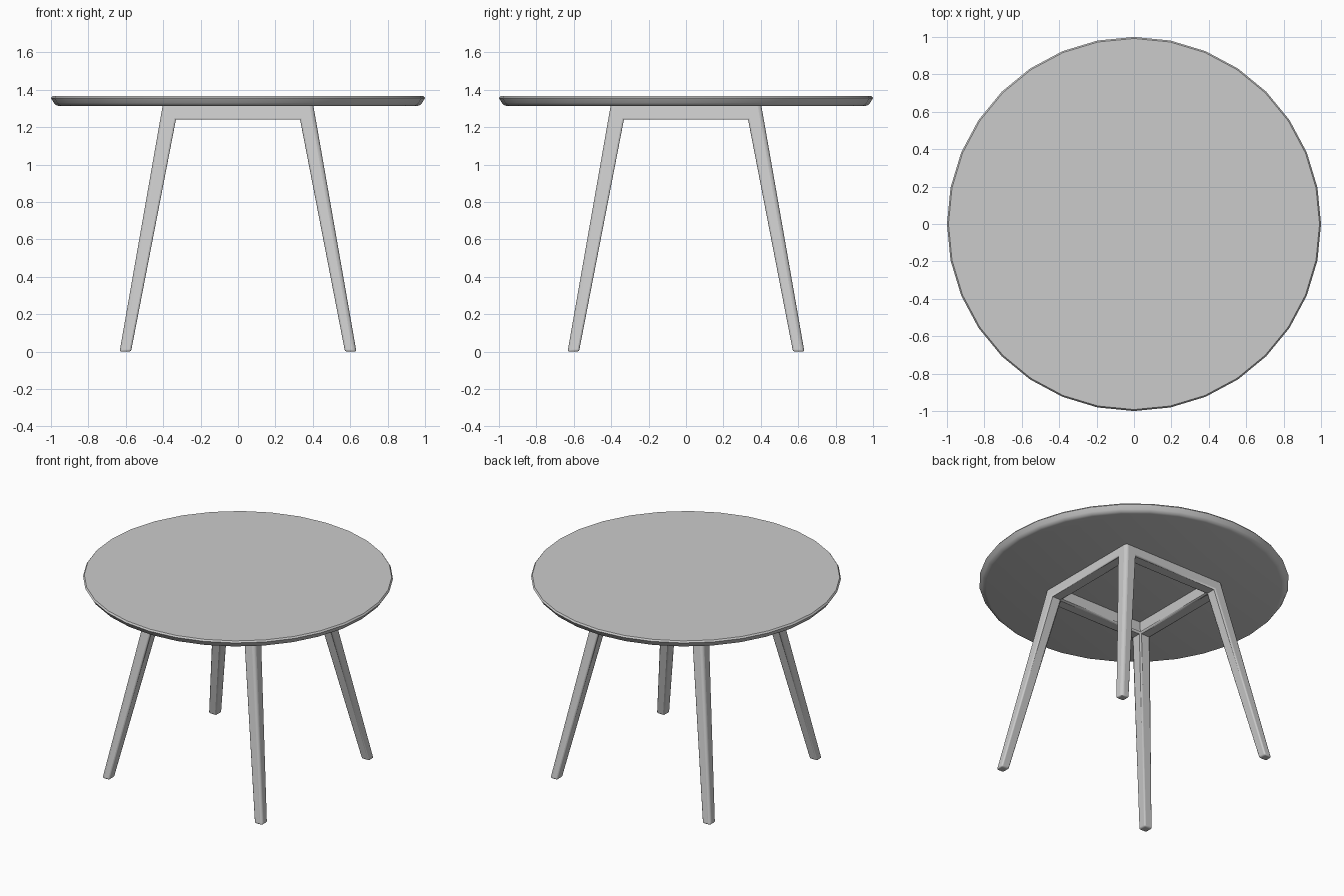
import bpy, bmesh, math

if "Cube" in bpy.data.objects:
    bpy.data.objects.remove(bpy.data.objects["Cube"])


def finish(name, bm, angle):
    bmesh.ops.recalc_face_normals(bm, faces=bm.faces)
    mesh = bpy.data.meshes.new(name)
    bm.to_mesh(mesh)
    bm.free()
    obj = bpy.data.objects.new(name, mesh)
    bpy.context.collection.objects.link(obj)
    bpy.ops.object.select_all(action='DESELECT')
    bpy.context.view_layer.objects.active = obj
    obj.select_set(True)
    bpy.ops.object.shade_smooth_by_angle(angle=math.radians(angle))
    return obj


# Tabletop: 32-sided disc with an undercut, softened rim
SIDES = 32
profile = [(0.955, 1.312), (0.972, 1.317), (0.984, 1.329), (1.0, 1.355), (0.992, 1.366)]
bm = bmesh.new()
rings = []
for r, z in profile:
    rings.append([bm.verts.new((r * math.cos(math.tau * k / SIDES),
                                r * math.sin(math.tau * k / SIDES), z)) for k in range(SIDES)])
for low, high in zip(rings, rings[1:]):
    for k in range(SIDES):
        n = (k + 1) % SIDES
        bm.faces.new((low[k], low[n], high[n], high[k]))
bm.faces.new(rings[0])
bm.faces.new(rings[-1])
finish("tabletop", bm, 40)

# Leg frame: square apron ring whose corners run down into splayed, tapered legs
levels = [(1.314, 0.318, 0.403), (1.24, 0.332, 0.416), (0.0, 0.572, 0.633)]  # z, inner, outer
bm = bmesh.new()
grid = [[[bm.verts.new((x, y, z)) for y in (-o, -i, i, o)] for x in (-o, -i, i, o)]
        for z, i, o in levels]


def cell(level, a, b):
    g = grid[level]
    return [g[a][b], g[a + 1][b], g[a + 1][b + 1], g[a][b + 1]]


def walls(level, corners):
    for (a, b), (c, d) in zip(corners, corners[1:] + corners[:1]):
        up, dn = grid[level], grid[level + 1]
        bm.faces.new((up[a][b], up[c][d], dn[c][d], dn[a][b]))


for a in range(3):
    for b in range(3):
        if (a, b) == (1, 1):
            continue
        bm.faces.new(cell(0, a, b))
        if a == 1 or b == 1:
            bm.faces.new(cell(1, a, b))           # underside of an apron bar
        else:
            bm.faces.new(cell(2, a, b))           # foot
            walls(1, [(a, b), (a + 1, b), (a + 1, b + 1), (a, b + 1)])
outer = [(0, 0), (1, 0), (2, 0), (3, 0), (3, 1), (3, 2), (3, 3), (2, 3), (1, 3), (0, 3), (0, 2), (0, 1)]
walls(0, outer)
walls(0, [(1, 1), (2, 1), (2, 2), (1, 2)])
bmesh.ops.recalc_face_normals(bm, faces=bm.faces)

# Bevel weights: rounder outer leg corners, small rounding elsewhere
weight = bm.edges.layers.float.new("bevel_weight_edge")
corners = {g[a][b] for g in grid for a in (0, 3) for b in (0, 3)}
for e in bm.edges:
    on_top = all(v.co.z > 1.3 for v in e.verts)
    if on_top or len(e.link_faces) != 2 or e.calc_face_angle_signed() < math.radians(30):
        continue
    e[weight] = 1.0 if all(v in corners for v in e.verts) else 0.5
frame = finish("leg_frame", bm, 35)
bevel = frame.modifiers.new("rounded_edges", 'BEVEL')
bevel.limit_method = 'WEIGHT'
bevel.width = 0.02
bevel.segments = 3
frame.modifiers.move(len(frame.modifiers) - 1, 0)
